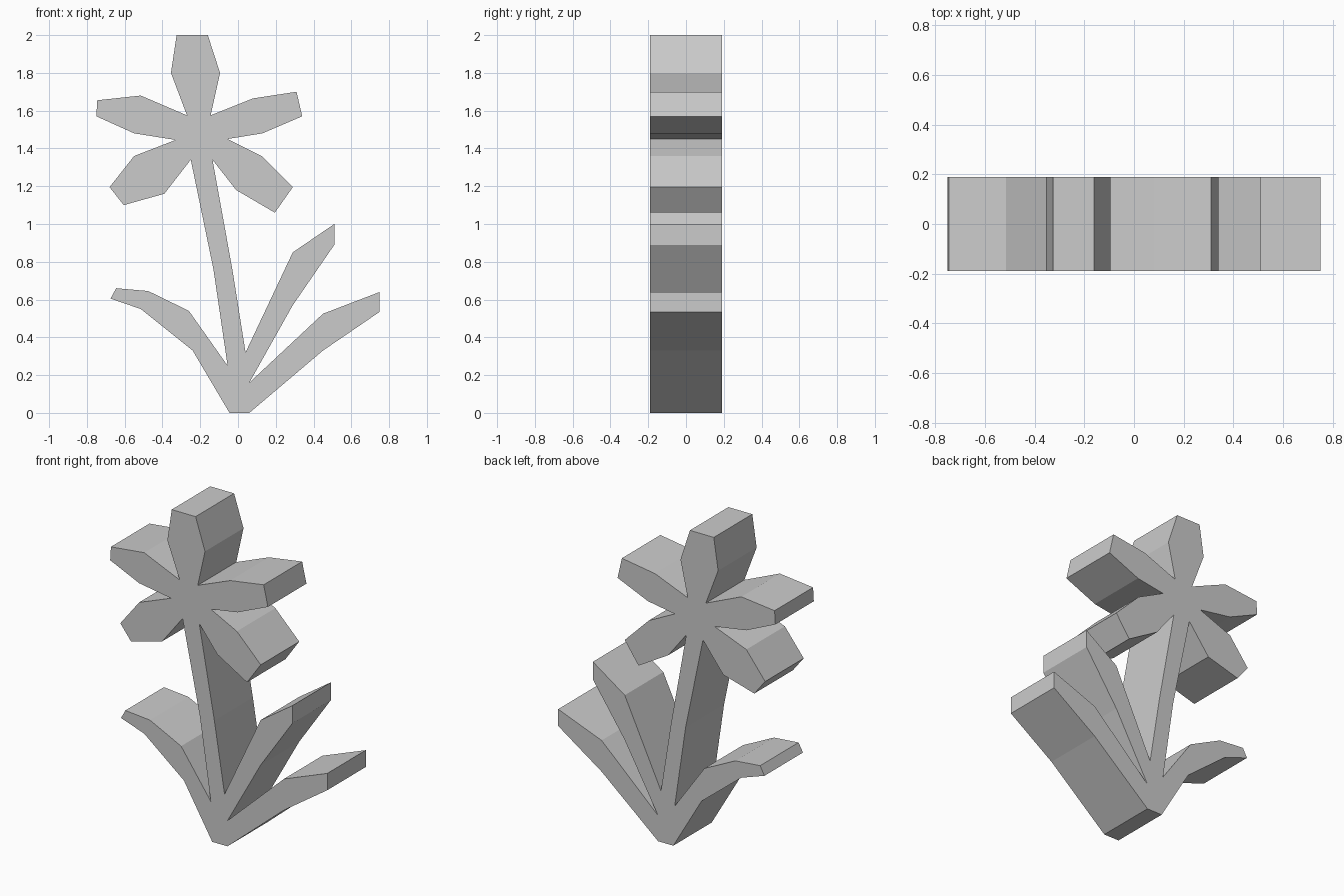
import bpy
import bmesh

cube = bpy.data.objects.get("Cube")
if cube:
    bpy.data.objects.remove(cube, do_unlink=True)

HALF_DEPTH = 0.19

# Outline sections (x, z), running anticlockwise around the cut-out flower
foot = [(-.045, 0), (.06, 0)]
low_leaf = [(.45, .33), (.75, .535), (.75, .64), (.45, .525), (.06, .16)]
tall_leaf = [(.29, .57), (.51, .89), (.51, 1), (.29, .85), (.04, .32)]
stem_left_side = [(-.03, .76), (-.135, 1.34)]
lower_left_petal = [(-.01, 1.18), (.195, 1.06), (.29, 1.195), (.125, 1.36), (-.055, 1.45)]
upper_left_petal = [(.13, 1.48), (.34, 1.57), (.31, 1.7), (.08, 1.665), (-.145, 1.575)]
top_petal = [(-.095, 1.8), (-.16, 2), (-.325, 2), (-.355, 1.8), (-.27, 1.575)]
upper_right_petal = [(-.515, 1.68), (-.745, 1.655), (-.75, 1.57), (-.55, 1.48), (-.33, 1.445)]
lower_right_petal = [(-.55, 1.36), (-.68, 1.195), (-.605, 1.1), (-.39, 1.16), (-.25, 1.34)]
stem_right_side = [(-.13, .76), (-.055, .25)]
curled_leaf = [(-.26, .54), (-.475, .645), (-.645, .66), (-.675, .605), (-.515, .55), (-.24, .33)]

outline = (foot + low_leaf + tall_leaf + stem_left_side
           + lower_left_petal + upper_left_petal + top_petal
           + upper_right_petal + lower_right_petal
           + stem_right_side + curled_leaf)


def make_material(name, colour):
    material = bpy.data.materials.new(name)
    material.use_nodes = True
    material.diffuse_color = colour
    shader = next(n for n in material.node_tree.nodes if n.type == "BSDF_PRINCIPLED")
    shader.inputs["Base Color"].default_value = colour
    return material


def extrude_outline(name, points, half_depth, material):
    """Fill an outline facing the front and extrude it straight back."""
    bm = bmesh.new()
    front = bm.faces.new([bm.verts.new((x, -half_depth, z)) for x, z in points])
    result = bmesh.ops.extrude_face_region(bm, geom=[front], use_keep_orig=True)
    back_verts = [g for g in result["geom"] if isinstance(g, bmesh.types.BMVert)]
    bmesh.ops.translate(bm, verts=back_verts, vec=(0, 2 * half_depth, 0))
    bmesh.ops.recalc_face_normals(bm, faces=bm.faces[:])

    # Split the concave front and back into clean triangles
    caps = [f for f in bm.faces if len(f.verts) > 4]
    bmesh.ops.triangulate(bm, faces=caps, ngon_method="EAR_CLIP")

    mesh = bpy.data.meshes.new(name)
    bm.to_mesh(mesh)
    bm.free()
    mesh.materials.append(material)
    obj = bpy.data.objects.new(name, mesh)
    bpy.context.collection.objects.link(obj)
    return obj


# Flower with stem and leaves, cut from one thick slab
grey = make_material("light grey", (0.6, 0.6, 0.6, 1))
extrude_outline("flower", outline, HALF_DEPTH, grey)
